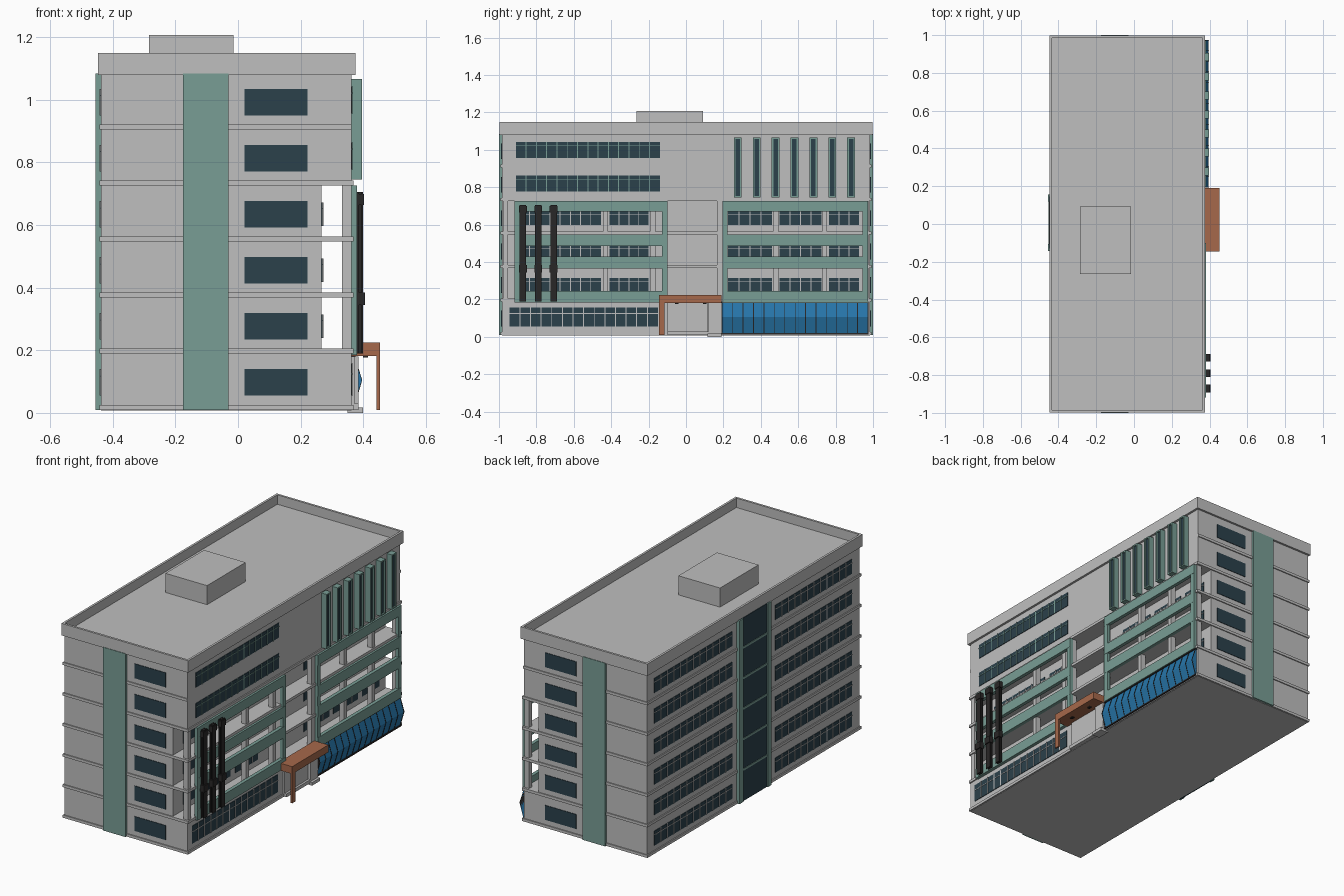
import bpy, bmesh

old = bpy.data.objects.get("Cube")
if old:
    bpy.data.objects.remove(old, do_unlink=True)


def material(name, r, g, b):
    m = bpy.data.materials.new(name)
    m.use_nodes = True
    m.diffuse_color = (r, g, b, 1)
    m.node_tree.nodes["Principled BSDF"].inputs["Base Color"].default_value = (r, g, b, 1)
    return m


GREY = material("wall grey", .52, .52, .52)
TEAL = material("muted teal", .19, .34, .30)
GLASS = material("dark glass", .024, .052, .07)
BLUE = material("blue glass", .02, .18, .4)
ORANGE = material("terracotta", .38, .14, .07)
BLACK = material("charcoal", .022, .02, .02)


def finish(name, bm, mat):
    bmesh.ops.recalc_face_normals(bm, faces=bm.faces)
    me = bpy.data.meshes.new(name)
    bm.to_mesh(me)
    bm.free()
    me.materials.append(mat)
    ob = bpy.data.objects.new(name, me)
    bpy.context.collection.objects.link(ob)
    return ob


def boxes(name, mat, items):
    """One object from boxes given as (x0, x1, y0, y1, z0, z1)."""
    bm = bmesh.new()
    for x0, x1, y0, y1, z0, z1 in items:
        vs = bmesh.ops.create_cube(bm, size=1)["verts"]
        for v in vs:
            v.co.x = x1 if v.co.x > 0 else x0
            v.co.y = y1 if v.co.y > 0 else y0
            v.co.z = z1 if v.co.z > 0 else z0
    return finish(name, bm, mat)


def window_row(name, x, side, y0, y1, z0, z1, panes, bar_mat, transom=.75):
    """Glass strip on a long wall, with bars; side is the outward x sign."""
    def slab(depth, *yz):
        return (*sorted((x - side * .004, x + side * depth)), *yz)
    boxes(name + "_glass", GLASS, [slab(.003, y0, y1, z0, z1)])
    step = (y1 - y0) / panes
    bars = [slab(.006, y0 + i * step - .0025, y0 + i * step + .0025, z0, z1)
            for i in range(1, panes)]
    zt = z0 + (z1 - z0) * transom
    bars.append(slab(.005, y0, y1, zt - .002, zt + .002))
    boxes(name + "_bars", bar_mat, bars)


STOREY, BASE = .179, .01
level = [BASE + STOREY * i for i in range(7)]
BACK, FACE, INNER, END = -.437, .362, .267, .985

# Main body: full ground floor, set-back gallery floors, full upper floors
boxes("main_walls", GREY, [
    (BACK, FACE, -END, END, .008, level[1]),
    (BACK, INNER, -END, END, level[1], level[4]),
    (BACK, FACE, -END, END, level[4], level[6])])

# Floor ledges and gallery slabs
ledges = [(BACK - .006, FACE + (.007 if i < 5 else 0), -END - .006, END + .006, z, z + .016)
          for i, z in enumerate(level[:6])]
boxes("floor_ledges", GREY, ledges)

# Roof deck, parapet and rooftop room
X0, X1, T, TOP = -.447, .375, .013, 1.15
boxes("roof_deck", GREY, [(X0, X1, -.997, .997, level[6] - .004, 1.095)])
boxes("roof_parapet", GREY, [
    (X0, X0 + T, -.997, .997, 1.08, TOP), (X1 - T, X1, -.997, .997, 1.08, TOP),
    (X0, X1, -.997, T - .997, 1.08, TOP), (X0, X1, .997 - T, .997, 1.08, TOP)])
boxes("rooftop_room", GREY, [(-.285, -.015, -.265, .092, 1.09, 1.207)])

# Gallery columns
boxes("gallery_columns", GREY, [
    (.332, FACE, y - .014, y + .014, level[1], level[4])
    for y in (-.965, -.43, -.178, -.115, .18, .48, .74, .965)])

# End walls: tall teal strip and one window per storey
for side, tag in ((-1, "front"), (1, "rear")):
    boxes(tag + "_strip", TEAL, [
        (-.175, -.03, *sorted((side * .97, side)), BASE, level[6])])
    boxes(tag + "_windows", GLASS, [
        (.02, .222, *sorted((side * .97, side * .988)), z + .045, z + .13)
        for z in level[:6]])

# Rear long wall windows and glazed stair bay
for i, z in enumerate(level[:6]):
    for tag, y0, y1 in (("a", -.91, -.2), ("b", .2, .92)):
        window_row(f"back_window_{tag}{i}", BACK, -1, y0, y1, z + .045, z + .13, 12, GREY)
boxes("stair_glass", GLASS, [(-.45, BACK, -.13, .145, BASE, level[6])])
boxes("stair_frame", TEAL,
      [(-.456, BACK, y, y + .035, BASE, level[6]) for y in (-.142, .12)]
      + [(-.453, BACK, -.13, .145, z, z + .012) for z in level[1:6]])

# Windows on the main long wall
window_row("ground_window", FACE, 1, -.945, -.15, .055, .158, 14, GREY, .68)
for i in (4, 5):
    window_row(f"upper_window_{i}", FACE, 1, -.91, -.14, level[i] + .052, level[i] + .138, 14, TEAL)
for i in (1, 2, 3):
    z = level[i]
    for k, (y0, y1, n) in enumerate(((-.89, -.455, 8), (-.41, -.2, 4),
                                     (.225, .46, 4), (.5, .725, 4), (.765, .925, 3))):
        window_row(f"gallery_window_{i}{k}", INNER, 1, y0, y1, z + .05, z + .125, n, GREY)

# Teal screens in front of the gallery
bands = ((.185, .245), (.365, .43), (.487, .547), (.67, .727))
for tag, y0, y1 in (("right", -.918, -.1), ("left", .195, .972)):
    boxes(tag + "_screen", TEAL,
          [(.36, .381, y0, y1, a, b) for a, b in bands]
          + [(.36, .38, y, y + .028, .187, .725) for y in (y0, y1 - .028)])

# Upper fins: twin teal plates around a dark core
fins, cores = [], []
for i in range(7):
    y = .277 + .101 * i
    fins += [(FACE, .396, y - .021, y - .012, .745, 1.066),
             (FACE, .396, y + .012, y + .021, .745, 1.066),
             (FACE, .396, y - .021, y + .021, .745, .753),
             (FACE, .396, y - .021, y + .021, 1.058, 1.066)]
    cores.append((FACE, .388, y - .014, y + .014, .75, 1.06))
boxes("fins", TEAL, fins)
boxes("fin_cores", GLASS, cores)

# Dark vertical beams with H section and collars
beams = []
for y in (-.872, -.79, -.708):
    beams += [(.38, .386, y - .017, y + .017, .19, .705),
              (.394, .4, y - .017, y + .017, .19, .705),
              (.38, .4, y - .007, y + .007, .19, .705),
              (.38, .403, y - .021, y + .021, .665, .7),
              (.38, .406, y - .021, y + .021, .345, .385)]
boxes("vertical_beams", BLACK, beams)

# Angled blue shopfront: wedge profile swept along the wall
bm = bmesh.new()
profile = ((FACE, .02), (.37, .02), (.395, .105), (.37, .183), (FACE, .183))
ring = [bm.verts.new((x, .192, z)) for x, z in profile]
cap = bm.faces.new(ring)
ext = bmesh.ops.extrude_face_region(bm, geom=[cap], use_keep_orig=True)["geom"]
for v in ext:
    if isinstance(v, bmesh.types.BMVert):
        v.co.y = .975
finish("shopfront_glass", bm, BLUE)

# Shopfront bars follow the same wedge
bm = bmesh.new()
for i in range(15):
    y = .192 + i * (.783 - .004) / 14
    rows = [[bm.verts.new((x + .002, yy, z)) for x, z in profile] for yy in (y, y + .004)]
    bm.faces.new(rows[0])
    bm.faces.new(rows[1])
    for k in range(5):
        j = (k + 1) % 5
        bm.faces.new((rows[0][k], rows[0][j], rows[1][j], rows[1][k]))
finish("shopfront_bars", bm, BLACK)
boxes("shopfront_rails", BLACK, [(FACE, .376, .19, .977, z, z + .008) for z in (.014, .18)])

# Entrance porch
boxes("porch", GREY, [
    (.35, .4, .115, .19, 0, .018), (FACE, .385, -.1, .19, BASE, .03),
    (FACE, .372, -.1, .118, .03, .18), (FACE, .385, .12, .19, .03, .18)])
boxes("canopy", ORANGE, [(FACE, .453, -.145, .19, .182, .225),
                         (.443, .453, -.145, -.115, BASE, .19)])
boxes("canopy_lights", BLACK, [(.4, .415, y, y + .02, .177, .184) for y in (-.06, .09)])
